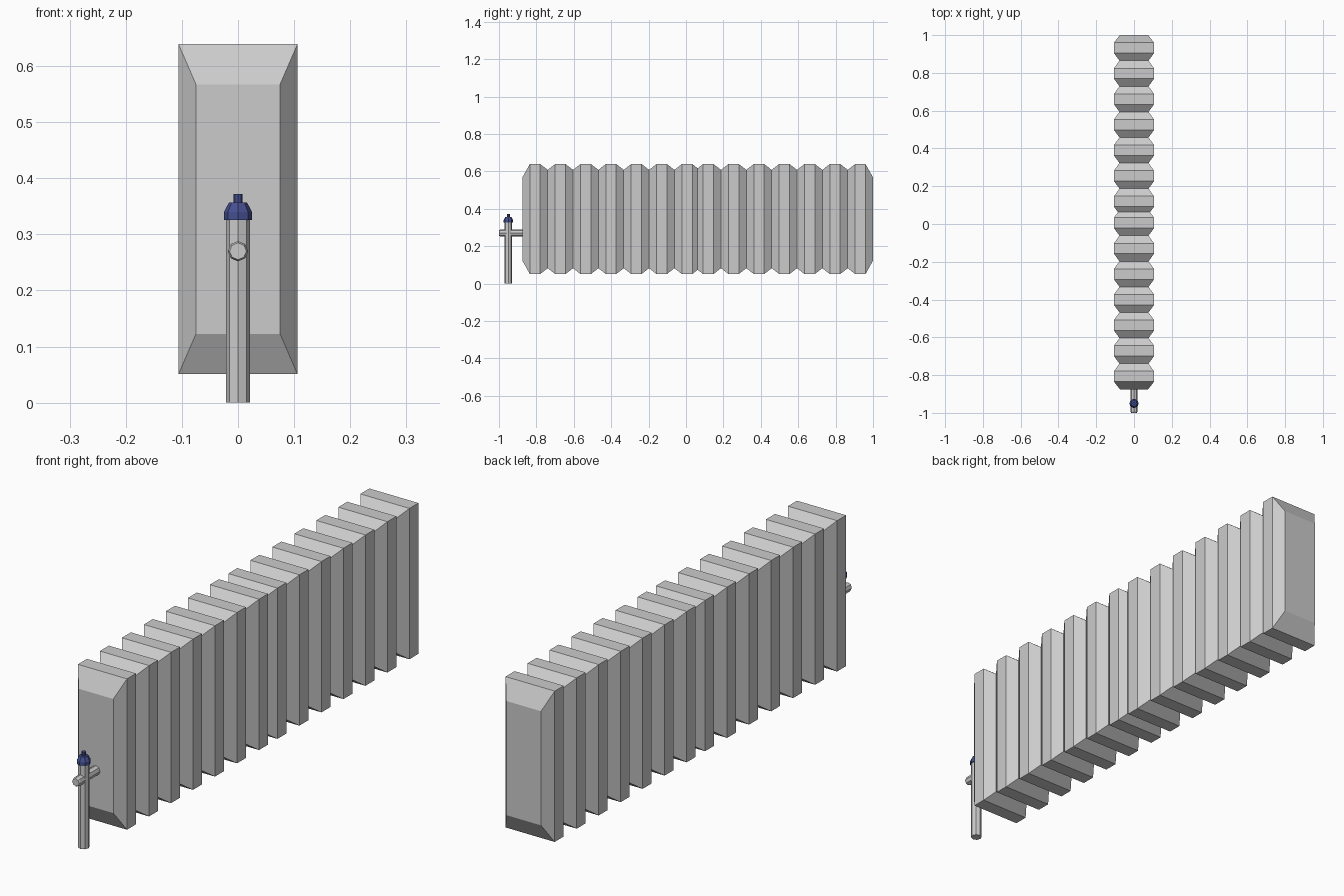
import bpy, bmesh
from math import cos, sin, pi
from mathutils import Matrix

if "Cube" in bpy.data.objects:
    bpy.data.objects.remove(bpy.data.objects["Cube"])


def loft(name, rings, mat=None):
    """Skin a stack of equal-sized rings and cap both ends."""
    bm = bmesh.new()
    loops = [[bm.verts.new(p) for p in r] for r in rings]
    n = len(loops[0])
    for a, b in zip(loops, loops[1:]):
        for i in range(n):
            j = (i + 1) % n
            bm.faces.new((a[i], a[j], b[j], b[i]))
    bm.faces.new(loops[0])
    bm.faces.new(loops[-1])
    bmesh.ops.recalc_face_normals(bm, faces=bm.faces)
    me = bpy.data.meshes.new(name)
    bm.to_mesh(me)
    bm.free()
    ob = bpy.data.objects.new(name, me)
    bpy.context.collection.objects.link(ob)
    if mat:
        me.materials.append(mat)
    return ob


def turned(name, profile, mat=None, sides=8):
    """Octagonal turned part from (radius, height) pairs."""
    return loft(name, [[(r * cos(2 * pi * i / sides), r * sin(2 * pi * i / sides), h)
                        for i in range(sides)] for r, h in profile], mat)


# Radiator: two mirrored banks of seven ribs that overlap slightly in the middle
MID, PITCH, SLOPE, ZC = 0.0625, 0.1355, 0.04, 0.345


def rect(y, x, z):
    return [(-x, y, ZC - z), (x, y, ZC - z), (x, y, ZC + z), (-x, y, ZC + z)]


def bank(name, outer, direction):
    rings = [rect(outer, 0.075, 0.2225)]
    for k in range(7):
        y = outer + direction * PITCH * k
        rings.append(rect(y + direction * SLOPE, 0.106, 0.294))
        rings.append(rect(y + direction * (PITCH - SLOPE), 0.106, 0.294))
        rings.append(rect(y + direction * PITCH, 0.077, 0.263))
    return loft(name, rings)


bank("radiator_front_bank", MID - 0.9375, 1)
bank("radiator_back_bank", MID + 0.9375, -1)

# Valve: upright pipe and horizontal inlet
VY = -0.95
turned("valve_riser_pipe", [(0.021, 0), (0.021, 0.33)]).location.y = VY
inlet = turned("valve_cross_pipe", [(0.015, -1.0), (0.018, -0.993), (0.018, -0.86)])
inlet.data.transform(Matrix.Translation((0, 0, 0.27)) @ Matrix.Rotation(-pi / 2, 4, 'X'))

# Control cap
blue = bpy.data.materials.new("dark_blue")
blue.diffuse_color = (0.06, 0.08, 0.28, 1)
blue.use_nodes = True
blue.node_tree.nodes["Principled BSDF"].inputs["Base Color"].default_value = blue.diffuse_color
turned("valve_cap", [(0.025, 0.326), (0.025, 0.340), (0.016, 0.357), (0.008, 0.357),
                     (0.008, 0.372)], blue).location.y = VY
